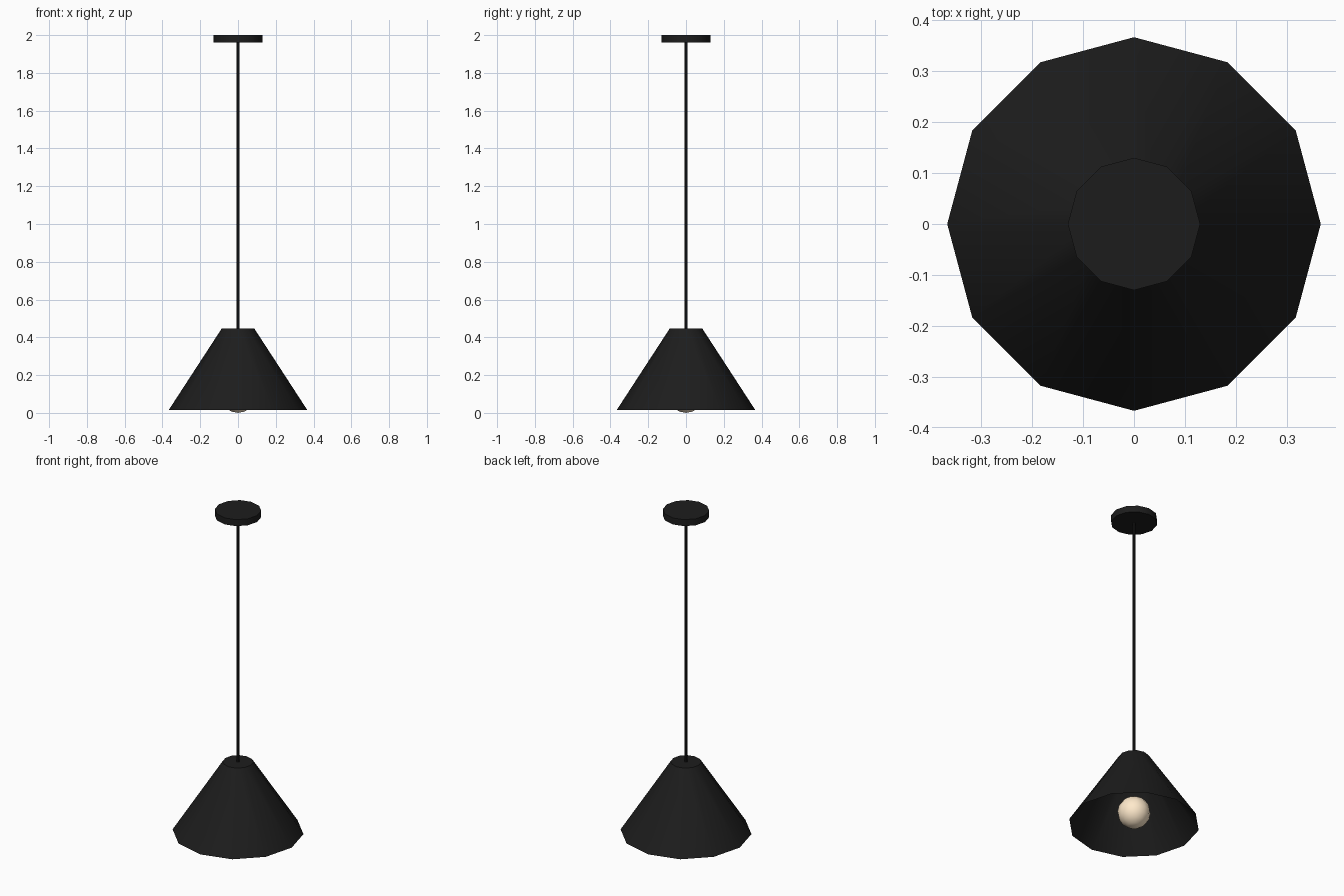
import bpy, bmesh, math

if "Cube" in bpy.data.objects:
    bpy.data.objects.remove(bpy.data.objects["Cube"])

def material(name, rgb):
    m = bpy.data.materials.new(name)
    m.diffuse_color = (*rgb, 1)
    m.use_nodes = True
    m.node_tree.nodes["Principled BSDF"].inputs["Base Color"].default_value = m.diffuse_color
    return m

BLACK = material("matte_black", (0.012, 0.012, 0.012))
WARM = material("warm_glass", (1.0, 0.82, 0.6))

def finish(name, mat):
    ob = bpy.context.object
    ob.name = name
    ob.data.materials.append(mat)
    bpy.ops.object.shade_smooth_by_angle(angle=math.radians(40))
    return ob

def frustum(name, r_low, r_high, z_low, z_high, sides=12):
    bpy.ops.mesh.primitive_cone_add(vertices=sides, radius1=r_low, radius2=r_high,
                                    depth=z_high - z_low,
                                    location=(0, 0, (z_low + z_high) / 2))
    return finish(name, BLACK)

# ceiling plate and hanging rod
frustum("ceiling_plate", 0.13, 0.13, 1.96, 2.0)
frustum("rod", 0.008, 0.008, 0.445, 1.965, 8)

# conical shade, closed on top and open below
shade = frustum("shade", 0.367, 0.086, 0.015, 0.447)
bm = bmesh.new()
bm.from_mesh(shade.data)
bottom = [f for f in bm.faces if f.normal.z < -0.9]
bmesh.ops.delete(bm, geom=bottom, context='FACES_ONLY')
bm.to_mesh(shade.data)
bm.free()

# round bulb just peeking out below the rim
bpy.ops.mesh.primitive_uv_sphere_add(segments=12, ring_count=8, radius=0.093,
                                     location=(0, 0, 0.093))
finish("bulb", WARM)
